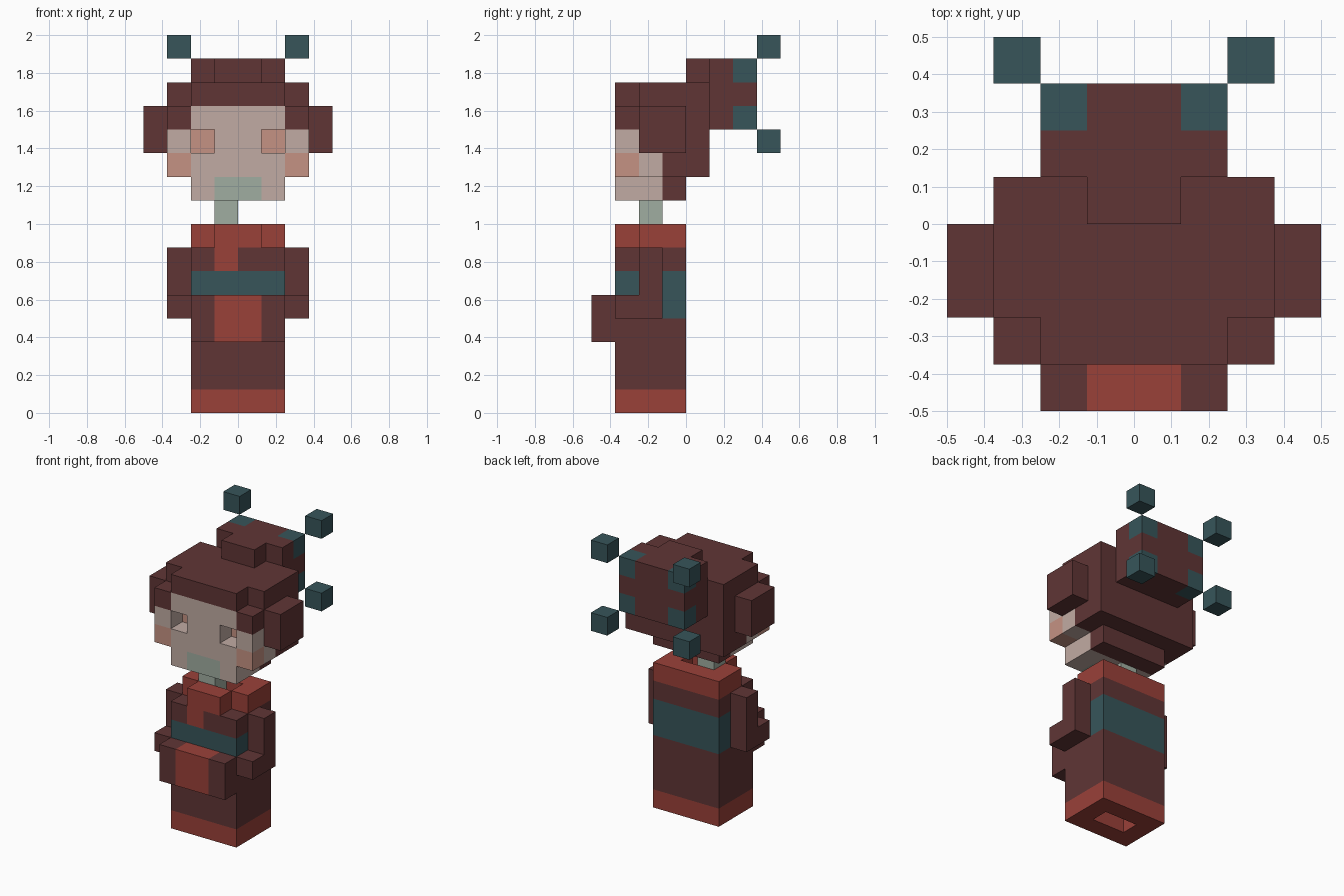
import bpy
import bmesh
from mathutils import Vector

cube = bpy.data.objects.get("Cube")
if cube:
    bpy.data.objects.remove(cube, do_unlink=True)

UNIT = 0.125  # edge of one block


def linear(c):
    c /= 255
    return c / 12.92 if c <= 0.04045 else ((c + 0.055) / 1.055) ** 2.4


def material(name, *rgb):
    mat = bpy.data.materials.new(name)
    mat.use_nodes = True
    colour = [linear(c) for c in rgb] + [1]
    mat.diffuse_color = colour
    bsdf = next(n for n in mat.node_tree.nodes if n.type == 'BSDF_PRINCIPLED')
    bsdf.inputs["Base Color"].default_value = colour
    bsdf.inputs["Roughness"].default_value = 0.9
    return mat


MAROON = material("maroon", 96, 53, 53)
RED = material("brick_red", 154, 65, 57)
TEAL = material("teal", 55, 85, 90)
SKIN = material("pale_skin", 193, 171, 163)
PINK = material("blush_pink", 197, 146, 131)
SAGE = material("sage", 160, 173, 161)

cells = {}  # block position -> (part, material); later fills replace earlier ones


def fill(part, mat, xs, ys, zs):
    for x in range(*xs):
        for y in range(*ys):
            for z in range(*zs):
                cells[x, y, z] = (part, mat)


def fill_pair(part, mat, xs, ys, zs, split=False):
    """Fill a span on the +x side and its mirror image."""
    fill("left_" + part if split else part, mat, xs, ys, zs)
    fill("right_" + part if split else part, mat, (-xs[1], -xs[0]), ys, zs)


def carve(xs, ys, zs):
    for x in range(*xs):
        for y in range(*ys):
            for z in range(*zs):
                cells.pop((x, y, z), None)


# Robe with hem, sash and lapel
fill("robe", MAROON, (-2, 2), (-3, 0), (0, 7))
fill("robe", RED, (-2, 2), (-3, 0), (0, 1))
fill("robe", TEAL, (-2, 2), (-3, 0), (5, 6))
fill("robe", TEAL, (-2, 2), (-1, 0), (4, 5))
fill("robe", RED, (-1, 0), (-3, -2), (6, 7))
carve((-1, 1), (-2, -1), (0, 6))

# Collar and neck
fill("collar", RED, (-2, 2), (-2, 0), (7, 8))
fill("collar", RED, (-1, 1), (-3, -2), (7, 8))
carve((-1, 1), (-2, -1), (7, 8))
fill("neck", SAGE, (-1, 0), (-2, -1), (7, 9))

# Arms and the joined cuffs in front
fill_pair("arm", MAROON, (2, 3), (-2, -1), (4, 7), split=True)
fill_pair("arm", MAROON, (2, 3), (-3, -2), (4, 5), split=True)
fill("cuffs", MAROON, (-2, 2), (-4, -3), (3, 5))
fill("cuffs", RED, (-1, 1), (-4, -3), (3, 5))

# Face, cheeks, mouth and recessed eyes
fill("face", SKIN, (-2, 2), (-3, -1), (9, 13))
fill("face", SKIN, (-3, 3), (-2, -1), (10, 11))
fill_pair("face", SKIN, (2, 3), (-3, -2), (11, 12))
fill_pair("face", PINK, (2, 3), (-3, -2), (10, 11))
fill("face", SAGE, (-1, 1), (-3, -2), (9, 10))
fill_pair("face", PINK, (1, 2), (-2, -1), (11, 12))
for eye_x in (-2, 1):
    carve((eye_x, eye_x + 1), (-3, -2), (11, 12))

# Hair: back, crown, fringe, temples and side puffs
fill("hair", MAROON, (-3, 3), (-1, 1), (10, 14))
fill("hair", MAROON, (-2, 2), (-1, 0), (9, 10))
fill("hair", MAROON, (-3, 3), (-2, -1), (13, 14))
fill("hair", MAROON, (-2, 2), (-3, -2), (13, 14))
fill_pair("hair", MAROON, (2, 3), (-2, -1), (11, 13))
fill_pair("hair", MAROON, (2, 3), (-3, -2), (12, 13))
fill_pair("hair_puff", MAROON, (3, 4), (-2, 0), (11, 13), split=True)

# Bun with coloured corners and floating ornaments
fill("bun", MAROON, (-2, 2), (1, 3), (12, 15))
fill("bun", MAROON, (-1, 1), (0, 1), (14, 15))
for label, corner, tip in (("upper", 14, 15), ("lower", 12, 11)):
    fill_pair("bun", TEAL, (1, 2), (2, 3), (corner, corner + 1))
    fill_pair(label + "_ornament", TEAL, (2, 3), (3, 4), (tip, tip + 1), split=True)


def add_face(bm, verts, cell, axis, side, index):
    """Add one outward-facing square of a block."""
    u, v = (axis + 1) % 3, (axis + 2) % 3
    corners = []
    for a, b in ((0, 0), (1, 0), (1, 1), (0, 1)):
        p = list(cell)
        p[axis] += side
        p[u] += a
        p[v] += b
        p = tuple(p)
        if p not in verts:
            verts[p] = bm.verts.new(Vector(p) * UNIT)
        corners.append(verts[p])
    face = bm.faces.new(corners if side else corners[::-1])
    face.material_index = index


# Turn each part's blocks into a mesh of exposed flat faces
for part in sorted({name for name, _ in cells.values()}):
    bm, verts, mats = bmesh.new(), {}, []
    for cell, (name, mat) in cells.items():
        if name != part:
            continue
        if mat not in mats:
            mats.append(mat)
        for axis in range(3):
            for side in (0, 1):
                beside = list(cell)
                beside[axis] += 1 if side else -1
                if tuple(beside) not in cells:
                    add_face(bm, verts, cell, axis, side, mats.index(mat))
    bmesh.ops.dissolve_limit(bm, angle_limit=0.01, verts=bm.verts[:],
                             edges=bm.edges[:], delimit={'MATERIAL'})
    mesh = bpy.data.meshes.new(part)
    bm.to_mesh(mesh)
    bm.free()
    for mat in mats:
        mesh.materials.append(mat)
    bpy.context.collection.objects.link(bpy.data.objects.new(part, mesh))
